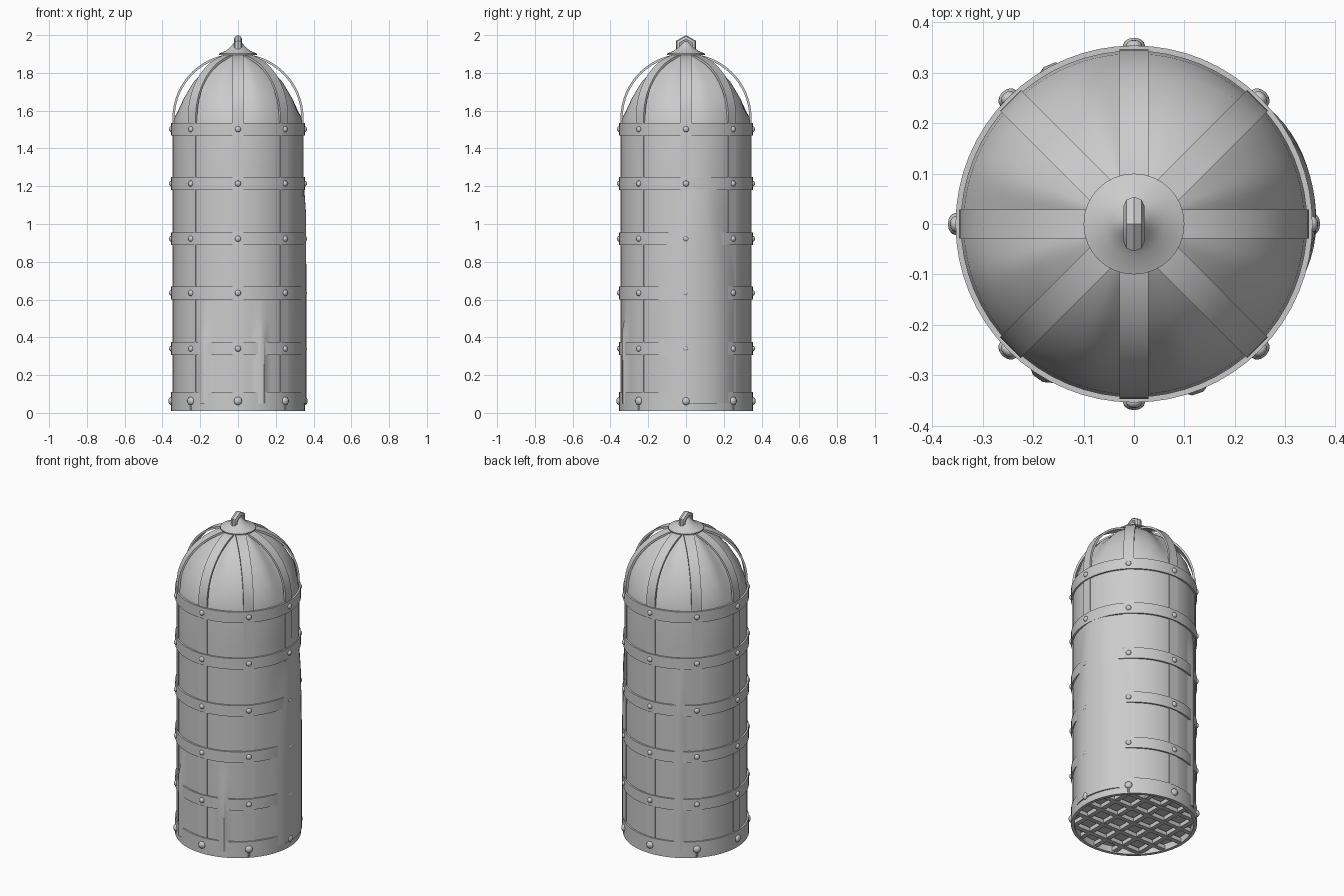
import bpy, math
from math import sin, cos, pi, radians, sqrt, exp

if "Cube" in bpy.data.objects:
    bpy.data.objects.remove(bpy.data.objects["Cube"])


def make(name, verts, faces, angle=35):
    me = bpy.data.meshes.new(name)
    me.from_pydata(verts, [], faces)
    me.update()
    ob = bpy.data.objects.new(name, me)
    bpy.context.collection.objects.link(ob)
    bpy.ops.object.select_all(action='DESELECT')
    ob.select_set(True)
    bpy.context.view_layer.objects.active = ob
    bpy.ops.object.mode_set(mode='EDIT')
    bpy.ops.mesh.select_all(action='SELECT')
    bpy.ops.mesh.normals_make_consistent(inside=False)
    bpy.ops.object.mode_set(mode='OBJECT')
    bpy.ops.object.shade_smooth_by_angle(angle=radians(angle))
    return ob


def lathe(name, profile, n=64, closed=False):
    k = len(profile)
    v = [(r * cos(2 * pi * i / n), r * sin(2 * pi * i / n), z)
         for i in range(n) for r, z in profile]
    f = [(i * k + j, (i + 1) % n * k + j, (i + 1) % n * k + (j + 1) % k, i * k + (j + 1) % k)
         for i in range(n) for j in range(k if closed else k - 1)]
    if not closed:
        f += [[i * k for i in range(n)], [i * k + k - 1 for i in range(n)]]
    return make(name, v, f)


def band(name, z0, z1, r0, r1):
    return lathe(name, [(r0, z0), (r1, z0), (r1, z1), (r0, z1)], closed=True)


def strap(name, path, width, thick, ang):
    """Flat strip following a path of (radius, z, normal angle)."""
    v, f = [], []
    for r, z, t in path:
        for w, d in ((-1, 0), (1, 0), (1, -1), (-1, -1)):
            x, y = r + d * thick * cos(t), w * width / 2
            v.append((x * cos(ang) - y * sin(ang), x * sin(ang) + y * cos(ang),
                      z + d * thick * sin(t)))
    n = len(path)
    for i in range(n - 1):
        for j in range(4):
            a, b = i * 4 + j, i * 4 + (j + 1) % 4
            f.append((a, b, b + 4, a + 4))
    f += [(0, 1, 2, 3), tuple(range(4 * n - 4, 4 * n))]
    return make(name, v, f)


# inner lining: a cylinder with a dome, bulging through the bands in places
def bulge(deg, z):
    def bump(c, w, amp):
        d = (deg - c + 180) % 360 - 180
        return amp * exp(-(d / w) ** 4)
    fade = max(0, min(1, (1.3 - z) / 0.6)) if z < 1.3 else 0
    b = bump(12, 10 + 21 * fade, 0.018) * min(1, fade * 2.5)
    b += bump(-69, 4.5, 0.016) * (z < 0.45)
    b += bump(-121, 5, 0.018) * (z < 0.45)
    b += bump(119, 4.5, 0.015) * (z < 1.1)
    return b


profile = [(0.344, 0.05)] + [(0.344, z) for z in (0.1, 0.25, 0.42, 0.5, 0.7, 0.9, 1.05, 1.2, 1.3, 1.5)]
profile += [(0.338, 1.56), (0.305, 1.66), (0.25, 1.75), (0.185, 1.82), (0.11, 1.875), (0.06, 1.9)]
N, K = 96, len(profile)
verts = []
for i in range(N):
    deg = 360 * i / N
    # the dome is cut flatter behind the four main straps
    flat = max(0, cos(radians(4 * deg))) ** 2
    for r, z in profile:
        r += bulge(deg, z)
        if 1.56 < z < 1.88:
            r -= 0.02 * flat
            r += 0.015 * exp(-((deg - 48) / 15) ** 2)
        verts.append((r * cos(radians(deg)), r * sin(radians(deg)), z))
faces = [(i * K + j, (i + 1) % N * K + j, (i + 1) % N * K + j + 1, i * K + j + 1)
         for i in range(N) for j in range(K - 1)]
faces += [[i * K for i in range(N)], [i * K + K - 1 for i in range(N)]]
make("inner_lining", verts, faces)

# horizontal bands
LEVELS = (0.34, 0.635, 0.922, 1.214, 1.502)
band("base_band", 0.01, 0.11, 0.335, 0.354)
for z in LEVELS:
    band("hoop_band", z - 0.034, z + 0.034, 0.343, 0.354)

# eight straps, upright then arching over the dome
path = [(0.347, 0.06, 0), (0.347, 1.5, 0)]
path += [(0.005 + 0.342 * cos(a), 1.56 + 0.342 * sin(a), a)
         for a in [radians(82) * i / 14 for i in range(15)]]
for i in range(8):
    strap("upright_strap", path, 0.058, 0.012, i * pi / 4)

# rivets
for i in range(8):
    a = i * pi / 4
    for z in (0.063,) + LEVELS:
        s = 0.022 if z < 0.1 else 0.016
        bpy.ops.mesh.primitive_uv_sphere_add(segments=10, ring_count=6, radius=s,
                                             location=(0.354 * cos(a), 0.354 * sin(a), z))
        ob = bpy.context.object
        ob.name = "rivet"
        ob.rotation_euler = (0, pi / 2, a)
        ob.scale = (1, 1, 0.7)
        bpy.ops.object.shade_smooth()

# floor grate
for k in range(-2, 3):
    o = k * 0.12
    h = sqrt(0.345 ** 2 - o * o)
    for axis in (0, 1):
        bpy.ops.mesh.primitive_cube_add(size=1, location=(0, o, 0.028) if axis == 0 else (o, 0, 0.03))
        ob = bpy.context.object
        ob.name = "floor_bar"
        ob.scale = (2 * h, 0.028, 0.025) if axis == 0 else (0.028, 2 * h, 0.025)

# cap and hanging loop
lathe("top_cap", [(0.10, 1.895), (0.10, 1.902), (0.062, 1.918), (0.035, 1.942), (0.018, 1.965)], 32)
bpy.ops.mesh.primitive_torus_add(major_segments=6, minor_segments=8, major_radius=0.041,
                                 minor_radius=0.021, location=(0, 0, 1.938),
                                 rotation=(0, pi / 2, 0))
bpy.context.object.name = "hanging_loop"
bpy.ops.object.shade_smooth_by_angle(angle=radians(35))
